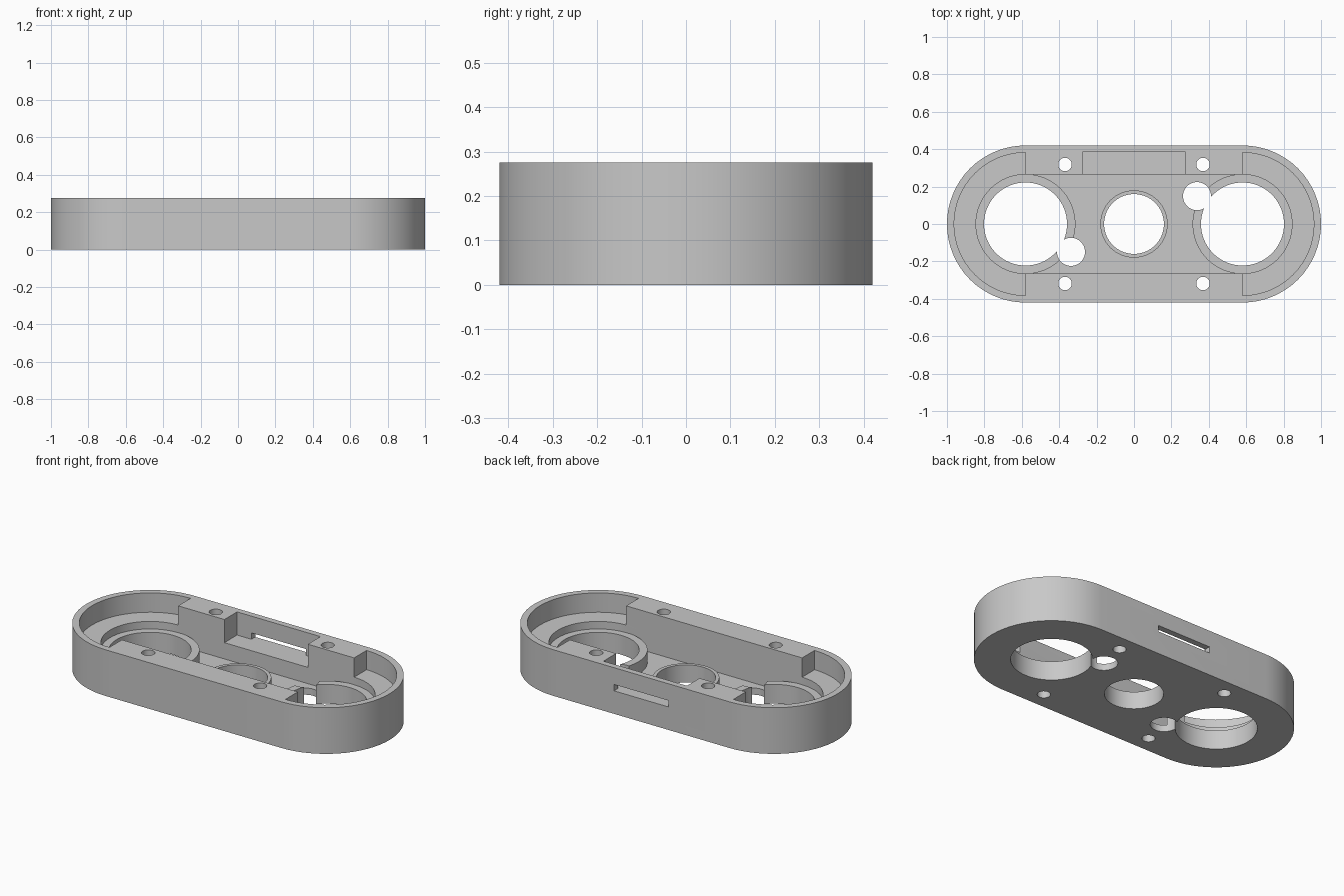
import bpy, bmesh, math

cube = bpy.data.objects.get("Cube")
if cube:
    bpy.data.objects.remove(cube, do_unlink=True)

END_X = 0.58      # centre of each rounded end
HEIGHT = 0.275
SHELF_Z = 0.16
RING_Z = 0.115
FLOOR_Z = 0.04
OVER = HEIGHT + 0.1

grey = bpy.data.materials.new("plain grey")
grey.use_nodes = True
colour = (0.58, 0.58, 0.58, 1)
grey.diffuse_color = colour
grey.node_tree.nodes["Principled BSDF"].inputs["Base Color"].default_value = colour


def prism(name, outline, z0, z1):
    """Extrude a flat counter-clockwise outline from z0 to z1."""
    bm = bmesh.new()
    face = bm.faces.new([bm.verts.new((x, y, z0)) for x, y in outline])
    top = bmesh.ops.extrude_face_region(bm, geom=[face])["geom"]
    verts = [v for v in top if isinstance(v, bmesh.types.BMVert)]
    bmesh.ops.translate(bm, verts=verts, vec=(0, 0, z1 - z0))
    bmesh.ops.recalc_face_normals(bm, faces=bm.faces)
    mesh = bpy.data.meshes.new(name)
    bm.to_mesh(mesh)
    bm.free()
    obj = bpy.data.objects.new(name, mesh)
    bpy.context.collection.objects.link(obj)
    mesh.materials.append(grey)
    return obj


def arc(cx, cy, r, start, sweep, n):
    return [(cx + r * math.cos(math.radians(start + sweep * i / n)),
             cy + r * math.sin(math.radians(start + sweep * i / n))) for i in range(n + 1)]


def circle(cx, cy, r, n=64):
    return arc(cx, cy, r, 0, 360, n)[:-1]


def stadium(r):
    return arc(END_X, 0, r, -90, 180, 32) + arc(-END_X, 0, r, 90, 180, 32)


def box(x0, x1, y0, y1):
    return [(x0, y0), (x1, y0), (x1, y1), (x0, y1)]


def combine(target, tool, operation):
    mod = target.modifiers.new(operation, "BOOLEAN")
    mod.operation, mod.solver, mod.object = operation, "EXACT", tool
    bpy.context.view_layer.objects.active = target
    bpy.ops.object.modifier_apply(modifier=mod.name)
    bpy.data.objects.remove(tool, do_unlink=True)


def cut(outline, z0, z1=OVER):
    combine(housing, prism("cutter", outline, z0, z1), "DIFFERENCE")


# Rounded housing with a central channel
housing = prism("housing", stadium(0.42), 0, HEIGHT)
cut(stadium(0.265), FLOOR_Z)

# Half-round shelves at both ends
for side in (1, -1):
    cut(arc(side * END_X, 0, 0.382, -90 * side, 180, 32), SHELF_Z)

# Raised collars around the large and central openings
for x, r, z in ((-END_X, 0.267, RING_Z), (END_X, 0.267, RING_Z), (0, 0.18, 0.105)):
    combine(housing, prism("collar", circle(x, 0, r), 0.02, z), "UNION")

# Large, central, wire and screw holes
cut(circle(0, 0, 0.16), -0.1)
for side in (1, -1):
    cut(circle(side * END_X, 0, 0.222), -0.1)
    cut(circle(side * 0.337, side * 0.149, 0.075, 48), -0.1)
    for y in (0.318, -0.318):
        cut(circle(side * 0.369, y, 0.036, 32), -0.1)

# Connector recess and slot in the back wall
cut(box(-0.275, 0.275, 0.2, 0.384), 0.137)
cut(box(-0.18, 0.18, 0.3, 0.5), 0.137, 0.175)

# Smooth round walls, crisp edges
bpy.ops.object.select_all(action="DESELECT")
housing.select_set(True)
bpy.context.view_layer.objects.active = housing
bpy.ops.object.shade_smooth_by_angle(angle=math.radians(30))
